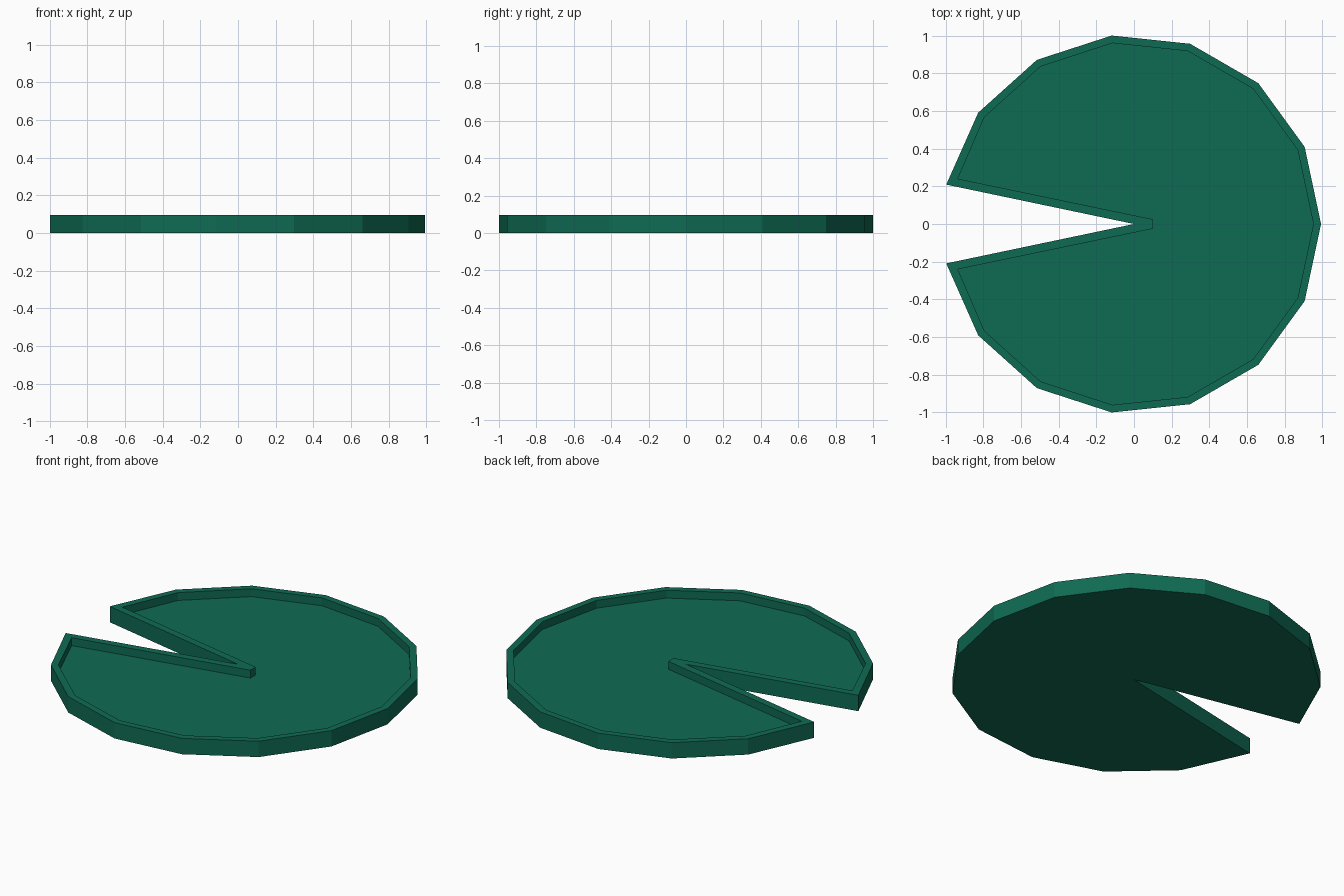
import bpy
import bmesh
from math import sin, cos, radians

cube = bpy.data.objects.get("Cube")
if cube:
    bpy.data.objects.remove(cube, do_unlink=True)

HEIGHT, FLOOR = 0.095, 0.048
STEP, SIDES, CENTRE_X = 24, 7, -0.013

# Single leaf colour
green = bpy.data.materials.new("leaf_green")
green.use_nodes = True
colour = (0.0048, 0.147, 0.0865, 1)
green.diffuse_color = colour
green.node_tree.nodes["Principled BSDF"].inputs["Base Color"].default_value = colour


def arc(radius):
    """Open arc of the leaf edge, running from one notch corner to the other."""
    angles = [radians(STEP * i) for i in range(-SIDES, SIDES + 1)]
    return [(CENTRE_X + radius * cos(a), radius * sin(a)) for a in angles]


# Outer outline ends in a sharp notch; the inner one in a blunt notch
outer = arc(1.0055) + [(0, 0), (0, 0)]
inner = arc(0.965)
inner[0], inner[-1] = (-0.935, -0.24), (-0.935, 0.24)
inner += [(0.1, 0.025), (0.1, -0.025)]

# Loft the wall, rim and inner wall, then cap the underside and leaf floor
bm = bmesh.new()
levels = [(outer, 0), (outer, HEIGHT), (inner, HEIGHT), (inner, FLOOR)]
rings = [[bm.verts.new((x, y, z)) for x, y in outline] for outline, z in levels]
for low, high in zip(rings, rings[1:]):
    for i in range(len(low)):
        j = (i + 1) % len(low)
        bm.faces.new((low[i], low[j], high[j], high[i]))
bm.faces.new(rings[0][::-1])
bm.faces.new(rings[-1])
bmesh.ops.remove_doubles(bm, verts=bm.verts[:], dist=0.0001)
bmesh.ops.recalc_face_normals(bm, faces=bm.faces[:])

mesh = bpy.data.meshes.new("lily_pad")
bm.to_mesh(mesh)
bm.free()
mesh.materials.append(green)
pad = bpy.data.objects.new("lily_pad", mesh)
bpy.context.collection.objects.link(pad)
